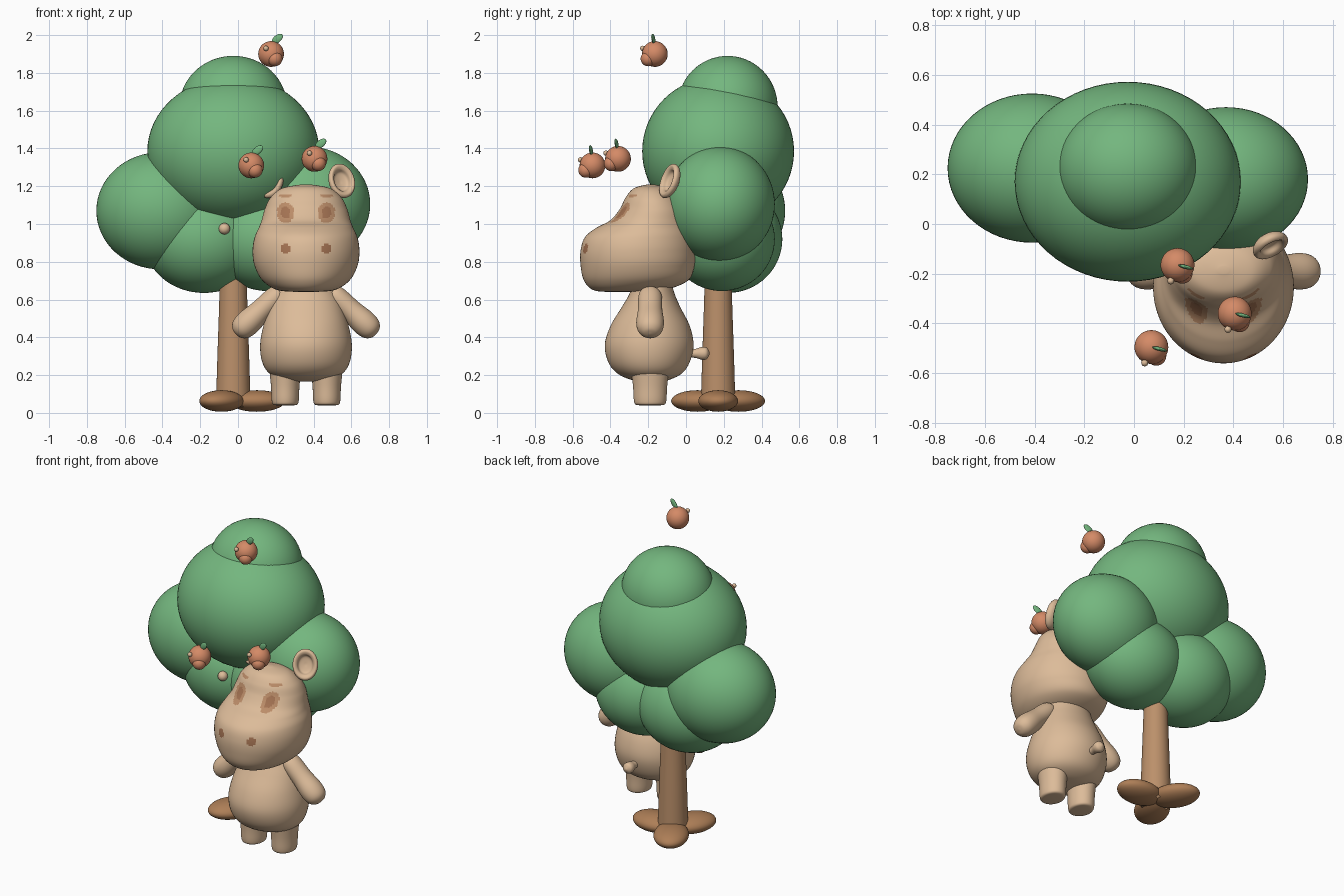
import bpy, bmesh, math
from mathutils import Vector, Euler

cube = bpy.data.objects.get("Cube")
if cube:
    bpy.data.objects.remove(cube, do_unlink=True)


def material(name, rgb):
    m = bpy.data.materials.new(name)
    m.use_nodes = True
    m.diffuse_color = (*rgb, 1)
    m.node_tree.nodes["Principled BSDF"].inputs["Base Color"].default_value = (*rgb, 1)
    return m


GREEN = material("leaf green", (.174, .47, .21))
BARK = material("bark brown", (.50, .28, .145))
ROOT = material("root brown", (.42, .21, .095))
SKIN = material("warm tan", (.72, .50, .32))
ORANGE = material("orange peel", (.66, .255, .135))
PATCH = material("patch brown", (.50, .265, .14))
DARK = material("dark brown", (.37, .17, .085))


def finish(name, bm, mats, loc, rot):
    bmesh.ops.recalc_face_normals(bm, faces=bm.faces)
    for f in bm.faces:
        f.smooth = True
    me = bpy.data.meshes.new(name)
    bm.to_mesh(me)
    bm.free()
    for m in mats:
        me.materials.append(m)
    ob = bpy.data.objects.new(name, me)
    ob.location = loc
    ob.rotation_euler = rot
    bpy.context.collection.objects.link(ob)
    return ob


def ball(name, loc, size, mat, rot=(0, 0, 0), segs=48):
    bm = bmesh.new()
    bmesh.ops.create_uvsphere(bm, u_segments=segs, v_segments=segs // 2, radius=1)
    bmesh.ops.scale(bm, vec=size, verts=bm.verts)
    return finish(name, bm, [mat], loc, rot)


def smooth_rings(rings, steps):
    """Catmull-Rom resampling of a list of section tuples."""
    pts = [Vector(r) for r in rings]
    pts = [pts[0]] + pts + [pts[-1]]
    out = []
    for a, b, c, d in zip(pts, pts[1:], pts[2:], pts[3:]):
        for i in range(steps):
            t = i / steps
            out.append(b + (c - a) * (t / 2) + (a * 2 - b * 5 + c * 4 - d) * (t * t / 2)
                       + (b * 3 - a - c * 3 + d) * (t ** 3 / 2))
    return out + [pts[-1]]


def loft(name, rings, mats, loc, rot=(0, 0, 0), segs=40, steps=5, paint=None):
    """Skin elliptical sections given as (height, front, back, half width)."""
    bm = bmesh.new()
    loops = []
    for z, front, back, half in smooth_rings(rings, steps):
        mid, depth = (front + back) / 2, max((back - front) / 2, .002)
        half = max(half, .002)
        loops.append([bm.verts.new((half * math.cos(a), mid + depth * math.sin(a), z))
                      for a in (math.tau * i / segs for i in range(segs))])
    for lo, hi in zip(loops, loops[1:]):
        for i in range(segs):
            j = (i + 1) % segs
            bm.faces.new((lo[i], lo[j], hi[j], hi[i]))
    bm.faces.new(loops[0])
    bm.faces.new(loops[-1])
    if paint:
        for f in bm.faces:
            f.material_index = paint(f.calc_center_median())
    return finish(name, bm, mats, loc, rot)


def turned(name, profile, mat, loc, rot=(0, 0, 0), stretch=1):
    """Round part from (height, radius) pairs."""
    return loft(name, [(z, -r * stretch, r * stretch, r) for z, r in profile], [mat], loc, rot)


# Tree
TX, TY = -.025, .17
for name, loc, size in [
    ("crown_main", (TX, TY, 1.385), (.455, .402, .395)),
    ("crown_top", (TX, .22, 1.62), (.285, .265, .27)),
    ("crown_right", (-.41, .225, 1.07), (.34, .30, .31)),
    ("crown_left", (.37, .18, 1.105), (.33, .29, .305)),
    ("crown_low_right", (-.18, .22, .92), (.32, .29, .285)),
    ("crown_low_left", (.16, .19, .92), (.31, .28, .275)),
]:
    ball(name, loc, size, GREEN, segs=64)
turned("trunk", [(.03, .092), (.3, .084), (.6, .074), (.85, .068)], BARK, (TX, TY, 0))
for i in range(3):
    a = math.tau * i / 3
    ball(f"root_{i + 1}", (TX + .125 * math.cos(a), TY + .125 * math.sin(a), .063),
         (.15, .105, .057), ROOT, (0, 0, a))
ball("crown_bud", (-.072, -.055, .975), (.03, .03, .03), SKIN, segs=24)

# Fruit, each with a side lobe, a small bud and a leaf
for i, p in enumerate([(.175, -.165, 1.9), (.07, -.495, 1.31), (.405, -.36, 1.345)]):
    p = Vector(p)
    ball(f"fruit_{i + 1}", p, (.068, .068, .068), ORANGE)
    ball(f"fruit_lobe_{i + 1}", p + Vector((.02, -.035, -.025)), (.04, .04, .04), ORANGE)
    ball(f"fruit_bud_{i + 1}", p + Vector((-.027, -.064, .03)), (.014, .014, .014), SKIN, segs=16)
    ball(f"fruit_leaf_{i + 1}", p + Vector((.033, -.008, .08)), (.036, .008, .02), GREEN,
         (0, math.radians(-38), math.radians(-15)), segs=24)

# Animal
HX, HY = .36, -.19


def inside(c, x, z, w, h):
    return ((abs(c.x) - x) / w) ** 2 + ((c.z - z) / h) ** 2 < 1


def face_paint(c):
    """Eyes, brows and nostrils on the front of the head."""
    if c.y > -.2:
        return 0
    if inside(c, .108, 1.06, .026, .032) or inside(c, .108, .87, .024, .025):
        return 2
    if inside(c, .108, 1.06, .046, .054) or inside(c, .11, 1.15, .035, .009):
        return 1
    return 0


loft("head", [
    (.64, -.40, -.30, .03), (.65, -.49, -.12, .15), (.70, -.54, .01, .23),
    (.78, -.558, .045, .273), (.86, -.558, .05, .283), (.93, -.535, .045, .272),
    (.98, -.475, .035, .25), (1.02, -.40, .02, .235), (1.08, -.35, 0, .218),
    (1.14, -.32, -.04, .188), (1.19, -.275, -.10, .125), (1.21, -.20, -.17, .02),
], [SKIN, PATCH, DARK], (HX, 0, 0), segs=128, steps=10, paint=face_paint)

loft("body", [
    (.165, -.22, -.17, .03), (.175, -.29, -.09, .12), (.21, -.365, -.02, .195),
    (.27, -.412, .02, .232), (.36, -.43, .04, .243), (.46, -.40, .02, .226),
    (.56, -.34, -.03, .195), (.63, -.30, -.06, .165), (.70, -.28, -.08, .14),
], [SKIN], (HX, 0, 0), segs=64)

for side, s in (("left", 1), ("right", -1)):
    turned(f"arm_{side}", [(-.06, .01), (-.04, .045), (0, .058), (.1, .06), (.19, .068),
                           (.245, .06), (.275, .035), (.283, .005)], SKIN,
           (HX + s * .165, HY, .61), (0, s * math.radians(133), 0), stretch=1.08)
    turned(f"leg_{side}", [(.04, .045), (.045, .065), (.07, .072), (.15, .076), (.28, .09)],
           SKIN, (HX + s * .11, HY, 0), stretch=1.2)
    # Cupped ear facing forwards and outwards
    aim = Vector((s * .45, -.82, .33)).to_track_quat('Z', 'Y').to_euler()
    turned(f"ear_{side}", [(-.03, .004), (-.028, .04), (-.01, .068), (.012, .076), (.026, .066),
                           (.018, .05), (-.004, .038), (-.012, .004)], SKIN,
           (HX + s * .185, -.08, 1.225), aim, stretch=1.25)

turned("tail", [(0, .022), (.04, .024), (.075, .034), (.1, .03), (.115, .006)], SKIN,
       (HX - .01, .01, .315), (math.radians(-90), 0, 0))
